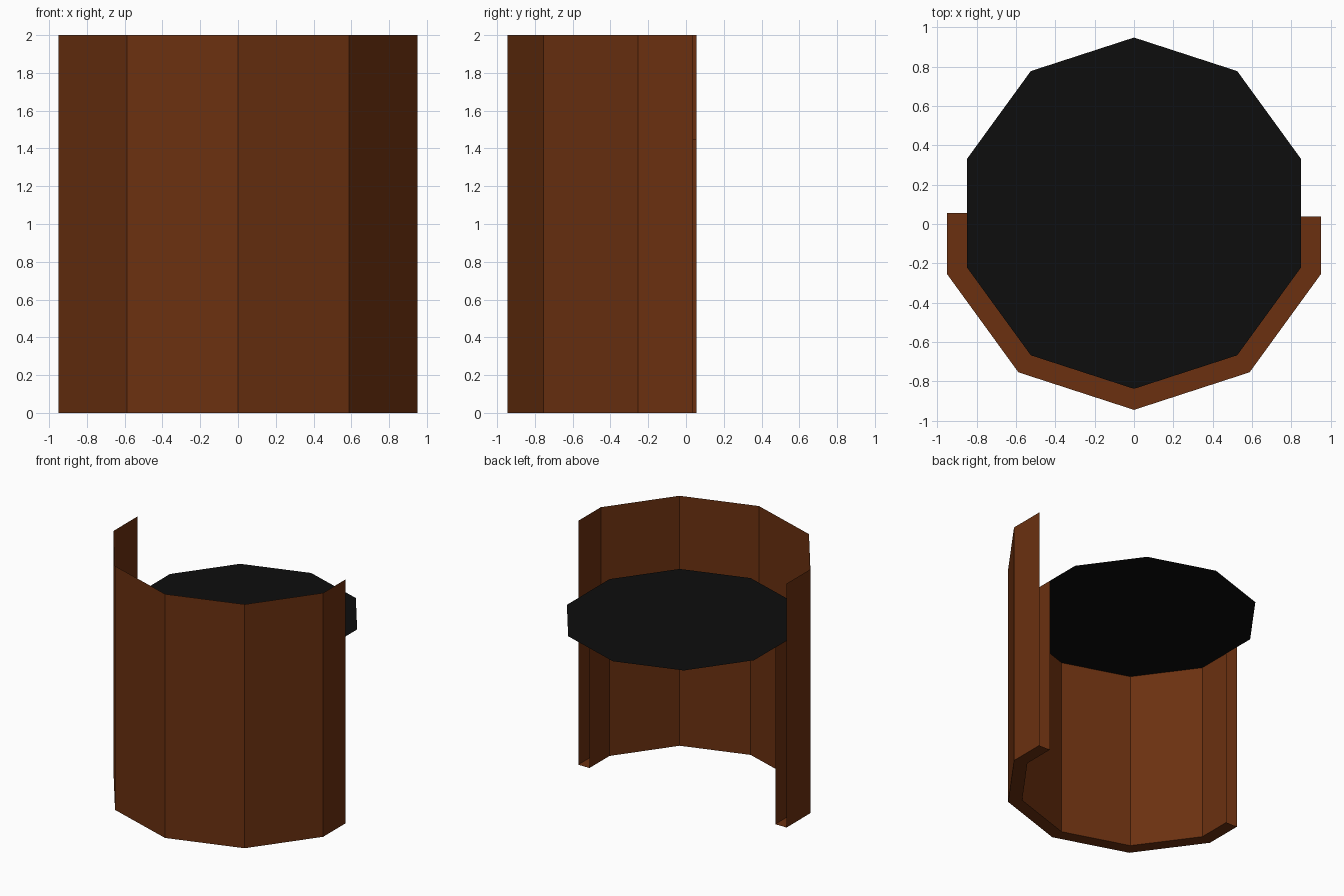
import bpy
import bmesh
from math import cos, sin, radians

cube = bpy.data.objects.get("Cube")
if cube:
    bpy.data.objects.remove(cube, do_unlink=True)

SIDES = 10
CENTRE_Y = 0.055
OUTER, INNER = 1.0, 0.893   # corner radii of the two wall skins
HEIGHT, TOP_Z = 2.0, 1.45   # wall height and disc height


def make_material(name, colour):
    mat = bpy.data.materials.new(name)
    mat.use_nodes = True
    mat.diffuse_color = colour
    bsdf = next(n for n in mat.node_tree.nodes if n.type == "BSDF_PRINCIPLED")
    bsdf.inputs["Base Color"].default_value = colour
    bsdf.inputs["Roughness"].default_value = 0.9
    return mat


def make_object(name, bm, mat):
    mesh = bpy.data.meshes.new(name)
    bm.to_mesh(mesh)
    bm.free()
    mesh.materials.append(mat)
    obj = bpy.data.objects.new(name, mesh)
    bpy.context.collection.objects.link(obj)
    return obj


def corner(radius, degrees):
    a = radians(degrees)
    return radius * cos(a), CENTRE_Y + radius * sin(a)


brown = make_material("bark brown", (0.147, 0.030, 0.005, 1))
black = make_material("dark black", (0.0042, 0.0042, 0.0042, 1))

# Half-round wall: outer skin, bottom rim and shorter inner skin, open at both ends
step = 360 / SIDES
angles = [-162 + step * i for i in range(5)]
section = [(OUTER, HEIGHT), (OUTER, 0), (INNER, 0), (INNER, TOP_Z)]
bm = bmesh.new()
rows = []
for radius, z in section:
    path = [corner(radius, a) for a in angles]
    path.insert(0, (path[0][0], 0.055))
    path.append((path[-1][0], 0.038))
    rows.append([bm.verts.new((x, y, z)) for x, y in path])
for upper, lower in zip(rows, rows[1:]):
    for i in range(len(upper) - 1):
        bm.faces.new((upper[i], lower[i], lower[i + 1], upper[i + 1]))
make_object("curved_wall", bm, brown)

# Flat ten-sided disc resting on the inner skin
bm = bmesh.new()
bm.faces.new([bm.verts.new((*corner(INNER, 18 + step * i), TOP_Z)) for i in range(SIDES)])
make_object("top_disc", bm, black)
